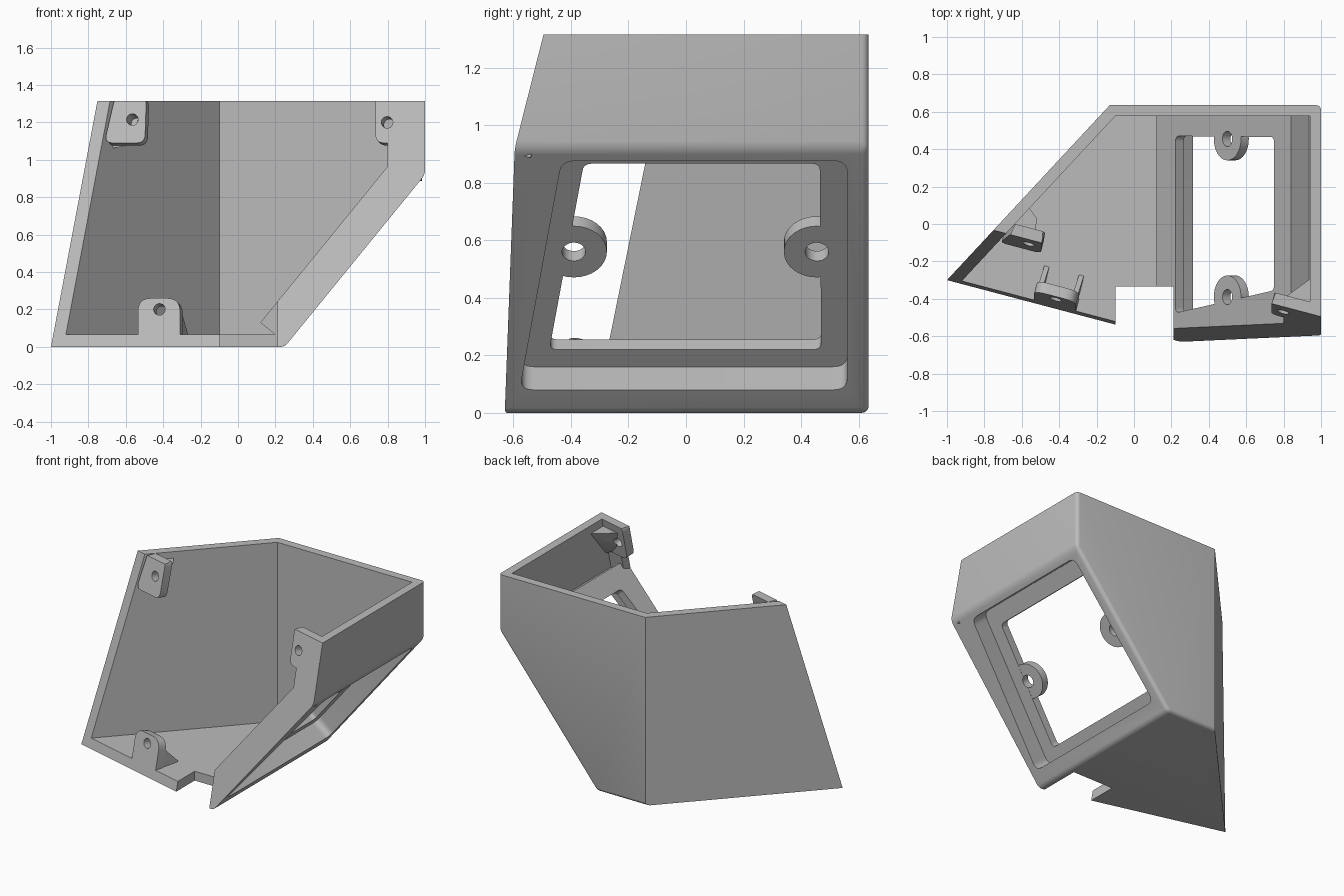
import bpy, bmesh, math
from mathutils import Vector, Matrix

if "Cube" in bpy.data.objects:
    bpy.data.objects.remove(bpy.data.objects["Cube"], do_unlink=True)

grey = bpy.data.materials.new("plain grey")
grey.use_nodes = True
COLOUR = (0.5, 0.5, 0.5, 1)
grey.diffuse_color = COLOUR
grey.node_tree.nodes["Principled BSDF"].inputs["Base Color"].default_value = COLOUR

TOP = 1.315
# Frame of the sloping panel: along the slope, along y, inward
U = Vector((0.632, 0, 0.775)).normalized()
V = Vector((0, 1, 0))
W = U.cross(V)
PANEL = Matrix((U, V, W)).transposed().to_4x4()
PANEL.translation = (0.315, 0, 0.08)
# Leaning front plane: y = A + B x + C z
A, B, C = -0.564, -0.264, 0.253
INWARD = Vector((-B, 1, -C)).normalized()


def on_panel(u, v, d):
    return PANEL @ Vector((u, v, d))


def on_front(x, z, d):
    return Vector((x, A + B * x + C * z, z)) + INWARD * d


def upright(x, y, z):
    return Vector((x, y, z))


def finish(bm, name):
    bmesh.ops.recalc_face_normals(bm, faces=bm.faces)
    mesh = bpy.data.meshes.new(name)
    bm.to_mesh(mesh)
    bm.free()
    obj = bpy.data.objects.new(name, mesh)
    bpy.context.collection.objects.link(obj)
    mesh.materials.append(grey)
    return obj


def prism_bm(outline, low, high, place=upright):
    bm = bmesh.new()
    rings = [[bm.verts.new(place(p, q, d)) for p, q in outline] for d in (low, high)]
    bm.faces.new(rings[0])
    bm.faces.new(rings[1])
    for i in range(len(outline)):
        j = (i + 1) % len(outline)
        bm.faces.new((rings[0][i], rings[0][j], rings[1][j], rings[1][i]))
    bmesh.ops.recalc_face_normals(bm, faces=bm.faces)
    return bm


def prism(name, *args):
    return finish(prism_bm(*args), name)


def hull(name, points):
    bm = bmesh.new()
    for p in points:
        bm.verts.new(p)
    bmesh.ops.convex_hull(bm, input=bm.verts)
    return finish(bm, name)


def rect(x0, x1, y0, y1):
    return [(x0, y0), (x1, y0), (x1, y1), (x0, y1)]


def circle(x, y, r, n=32):
    return [(x + r * math.cos(math.tau * i / n), y + r * math.sin(math.tau * i / n))
            for i in range(n)]


def rounded(corners, r, steps=6):
    # Replace each corner by a curve between its two tangent points
    out = []
    for i, c in enumerate(corners):
        c = Vector(c)
        p = c + (Vector(corners[i - 1]) - c).normalized() * r
        q = c + (Vector(corners[(i + 1) % len(corners)]) - c).normalized() * r
        for k in range(steps + 1):
            t = k / steps
            out.append(tuple(p * (1 - t) ** 2 + c * 2 * t * (1 - t) + q * t * t))
    return out


def combine(tool, operation):
    mod = housing.modifiers.new("combine", "BOOLEAN")
    mod.object, mod.operation, mod.solver = tool, operation, "EXACT"
    bpy.context.view_layer.objects.active = housing
    bpy.ops.object.modifier_apply(modifier=mod.name)
    bpy.data.objects.remove(tool, do_unlink=True)


def add(tool):
    combine(tool, "UNION")


def cut(tool):
    combine(tool, "DIFFERENCE")


def shell(corner, right, floor, top, reach, depth):
    # Block with a diagonal left wall and a sloping lower right side
    front = (corner[0] - 0.87 * reach, corner[1] - 0.935 * reach)
    bm = prism_bm([corner, (right, corner[1]), (right, front[1]), front], floor, top)
    bmesh.ops.bisect_plane(bm, geom=bm.verts[:] + bm.edges[:] + bm.faces[:],
                           plane_co=on_panel(0, 0, depth), plane_no=-W, clear_outer=True)
    bmesh.ops.holes_fill(bm, edges=[e for e in bm.edges if e.is_boundary])
    bmesh.ops.recalc_face_normals(bm, faces=bm.faces)
    return bm


def soft(face):
    n = face.normal
    return n.x > 0.3 or n.y > 0.9 or n.z < -0.9


# Outer body with softened back, bottom and right edges
bm = shell((-0.13, 0.635), 1, 0, 1.4, 1.8, 0)
bm.normal_update()
edges = [e for e in bm.edges if all(soft(f) for f in e.link_faces)]
bmesh.ops.bevel(bm, geom=edges, offset=0.025, segments=4, profile=0.5, affect="EDGES")
housing = finish(bm, "housing")

# Hollow inside, then the thick sloping panel with its window
cut(finish(shell((-0.1, 0.577), 0.94, 0.065, 1.6, 1.95, 0.06), "cavity"))
add(prism("panel", rect(-0.085, 1.055, -1, 0.605), 0.03, 0.183, on_panel))
cut(prism("recess", rounded([(0, -0.578), (1.027, -0.432), (1.027, 0.56), (0, 0.56)], 0.05),
          -0.1, 0.127, on_panel))
cut(prism("opening", rounded([(0.077, -0.475), (0.911, -0.355), (0.911, 0.465), (0.077, 0.47)], 0.03),
          0.1, 0.3, on_panel))

# Screw ears of the window
for y in (-0.39, 0.455):
    add(prism("ear", circle(0.515, y, 0.115), 0.128, 0.182, on_panel))
    cut(prism("ear_hole", circle(0.515, y, 0.041), 0.05, 0.3, on_panel))

# Front tabs: upper left, upper right and lower
add(prism("left_tab", rounded([(-0.715, 1.09), (-0.498, 1.09), (-0.49, 1.34), (-0.657, 1.34)], 0.045),
          -0.05, 0.06, on_front))
add(prism("right_tab", rounded([(0.735, 1.09), (0.97, 1.09), (0.97, 1.345), (0.735, 1.345)], 0.045),
          -0.05, 0.06, on_front))
add(prism("right_filler", rect(0.8, 0.97, 0.9, 1.15), -0.05, 0.055, on_front))
lower = rect(-0.535, -0.31, 0.03, 0.26)
add(prism("lower_tab", lower[:2] + rounded(lower, 0.07)[14:], -0.05, 0.06, on_front))

# Braces behind the tabs
add(hull("left_brace", [(-0.68, 0, 1.27), (-0.57, 0.1, 1.27), (-0.52, 0.03, 1.27),
                        (-0.53, -0.08, 1.27), (-0.68, -0.03, 1.06), (-0.57, -0.08, 1.08)]))
add(hull("right_brace", [(0.755, -0.43, 1.26), (0.96, -0.28, 1.26), (0.96, -0.45, 1.26),
                         (0.82, -0.46, 1.12), (0.96, -0.46, 1.05)]))
for x in (-0.525, -0.34):
    add(hull("rib", [on_front(x + s, z, d) for s in (0, 0.026)
                     for z, d in ((0.21, 0.03), (0.04, 0.03), (0.115, 0.185), (0.085, 0.17))]))

# Screw holes, cable notch, leaning front and flat top
for x, z in ((-0.565, 1.215), (0.797, 1.2), (-0.42, 0.2)):
    cut(prism("tab_hole", circle(x, z, 0.031, 24), -0.1, 0.1, on_front))
cut(prism("notch", rect(-0.1, 0.212, -1.3, -0.335), -0.2, 0.5))
cut(prism("front_cut", rect(-3, 3, -3, 3), -3, 0, on_front))
cut(prism("top_cut", rect(-3, 3, -3, 3), TOP, 3))

bpy.ops.object.select_all(action="DESELECT")
housing.select_set(True)
bpy.context.view_layer.objects.active = housing
bpy.ops.object.shade_smooth_by_angle(angle=math.radians(30))
